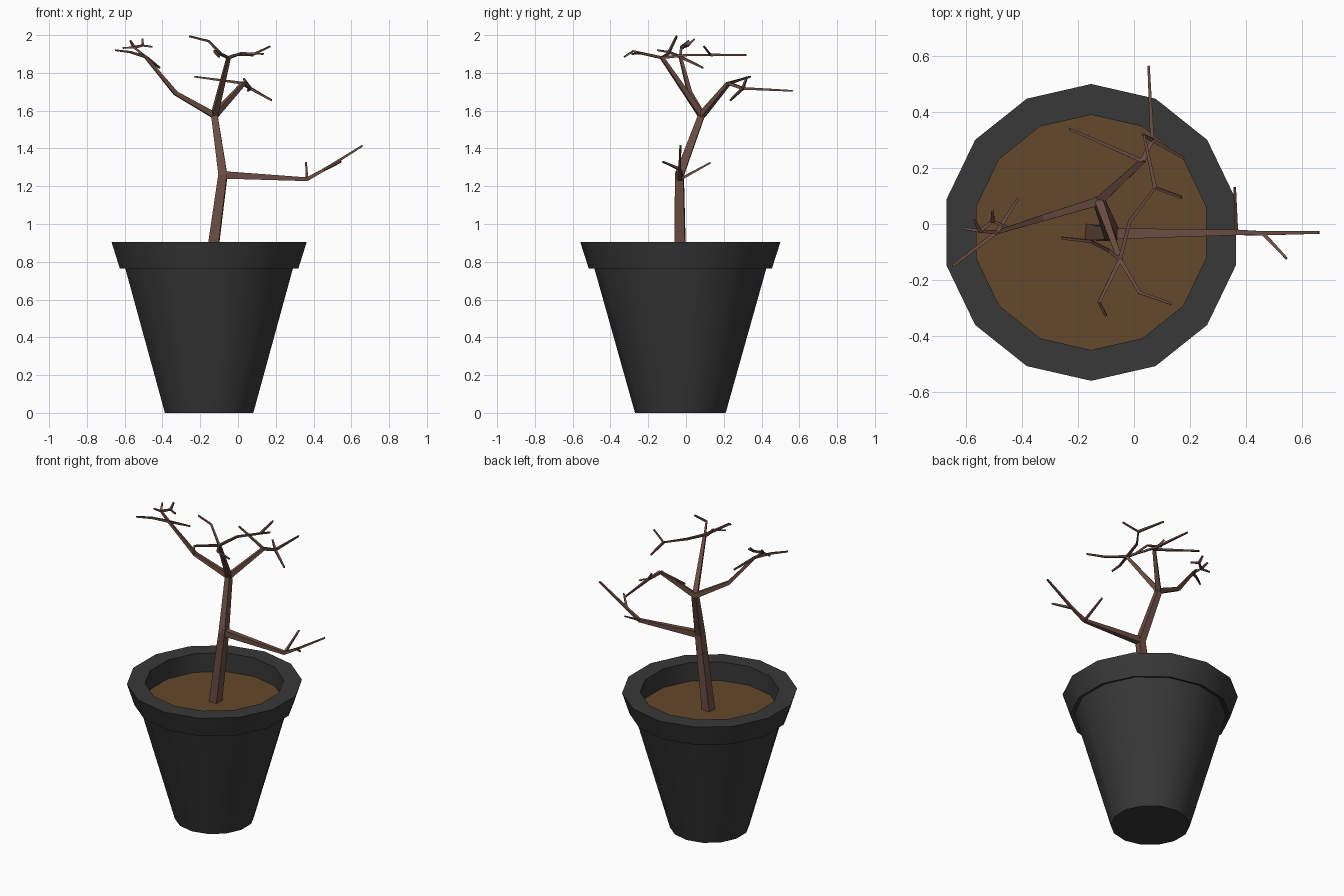
import bpy, bmesh, math

if "Cube" in bpy.data.objects:
    bpy.data.objects.remove(bpy.data.objects["Cube"])

CX, CY, SIDES = -0.153, -0.03, 14


def material(name, rgb):
    m = bpy.data.materials.new(name)
    m.diffuse_color = (*rgb, 1)
    m.use_nodes = True
    m.node_tree.nodes["Principled BSDF"].inputs["Base Color"].default_value = m.diffuse_color
    return m


def lathe(name, profile, mat, cap_first=False):
    bm = bmesh.new()
    rings = []
    for r, z in profile:
        rings.append([bm.verts.new((CX + r * math.sin(2 * math.pi * i / SIDES),
                                    CY - r * math.cos(2 * math.pi * i / SIDES), z))
                      for i in range(SIDES)])
    for a, b in zip(rings, rings[1:]):
        for i in range(SIDES):
            j = (i + 1) % SIDES
            bm.faces.new((a[i], a[j], b[j], b[i]))
    if cap_first:
        bm.faces.new(list(reversed(rings[0])))
    else:
        bm.faces.new(rings[0])
    me = bpy.data.meshes.new(name)
    bm.to_mesh(me)
    bm.free()
    ob = bpy.data.objects.new(name, me)
    bpy.context.collection.objects.link(ob)
    me.materials.append(mat)
    return ob


pot_mat = material("pot_grey", (0.04, 0.04, 0.04))
soil_mat = material("soil_brown", (0.13, 0.065, 0.025))
bark_mat = material("bark", (0.15, 0.075, 0.057))

# Pot: tapered body, overhanging rim, inner wall
pot = lathe("pot", [(0.24, 0), (0.458, 0.775), (0.485, 0.765), (0.53, 0.905),
                    (0.42, 0.905), (0.42, 0.775)], pot_mat, True)
bpy.context.view_layer.objects.active = pot
pot.select_set(True)
bpy.ops.object.shade_smooth_by_angle(angle=math.radians(30))

# Soil disc
lathe("soil", [(0.42, 0.78)], soil_mat)

# Tree joints
A = (-0.08, -0.035, 1.26)
B = (-0.125, 0.082, 1.575)
C = (0.365, -0.03, 1.237)
E = (0.46, -0.033, 1.29)
F = (-0.49, -0.03, 1.885)
G = (-0.55, -0.025, 1.935)
H = (-0.505, 0.01, 1.945)
J = (-0.05, -0.127, 1.88)
K = (0.075, 0.13, 1.895)
L = (0.03, 0.225, 1.745)
M = (0.065, 0.30, 1.718)


def branch(name, r0, r1, *pts):
    """Square tapered tubes, one spline per path."""
    cu = bpy.data.curves.new(name, 'CURVE')
    cu.dimensions = '3D'
    cu.fill_mode = 'FULL'
    cu.bevel_depth = 1.0
    cu.bevel_resolution = 0
    cu.use_fill_caps = True
    sp = cu.splines.new('POLY')
    sp.points.add(len(pts) - 1)
    sp.use_smooth = False
    for i, (p, co) in enumerate(zip(sp.points, pts)):
        p.co = (*co, 1)
        p.radius = r0 + (r1 - r0) * i / (len(pts) - 1)
        p.tilt = math.pi / 4
    cu.materials.append(bark_mat)
    ob = bpy.data.objects.new(name, cu)
    bpy.context.collection.objects.link(ob)


# Trunk and main limbs
branch("trunk", 0.041, 0.024, (-0.145, -0.03, 0.775), A, B)
branch("low_limb", 0.028, 0.014, A, C)
branch("low_limb_tip", 0.014, 0.007, C, E, (0.66, -0.03, 1.415))
branch("left_limb", 0.022, 0.010, B, (-0.33, 0.02, 1.692), F)
branch("middle_limb", 0.022, 0.013, B, J)
branch("back_limb", 0.022, 0.014, B, L)
branch("back_limb_tip", 0.013, 0.010, L, M)

# Thin twigs
twigs = [
    (C, (0.36, 0.13, 1.325)),
    (E, (0.545, -0.123, 1.33)),
    (F, (-0.57, -0.09, 1.91), (-0.648, -0.15, 1.92)),
    (F, (-0.415, 0.09, 1.827)),
    (F, G, (-0.61, -0.015, 1.932)),
    (G, (-0.57, 0.015, 1.97)),
    (G, H, (-0.455, -0.01, 1.938)),
    (H, (-0.505, 0.045, 1.98)),
    (J, (-0.09, -0.095, 1.90), (-0.155, -0.062, 1.968), (-0.258, -0.05, 1.994)),
    (J, (0.02, -0.245, 1.905), (0.135, -0.285, 1.90)),
    (J, (-0.125, -0.28, 1.915), (-0.10, -0.327, 1.885)),
    (J, (-0.015, 0.01, 1.895), K, (0.17, 0.095, 1.94)),
    (K, (0.035, 0.32, 1.895)),
    (L, (-0.23, 0.34, 1.78)),
    (M, (0.052, 0.565, 1.705)),
    (M, (0.178, 0.235, 1.655)),
    (M, (0.03, 0.32, 1.77)),
]
for n, t in enumerate(twigs):
    branch(f"twig_{n + 1}", 0.010, 0.006, *t)
